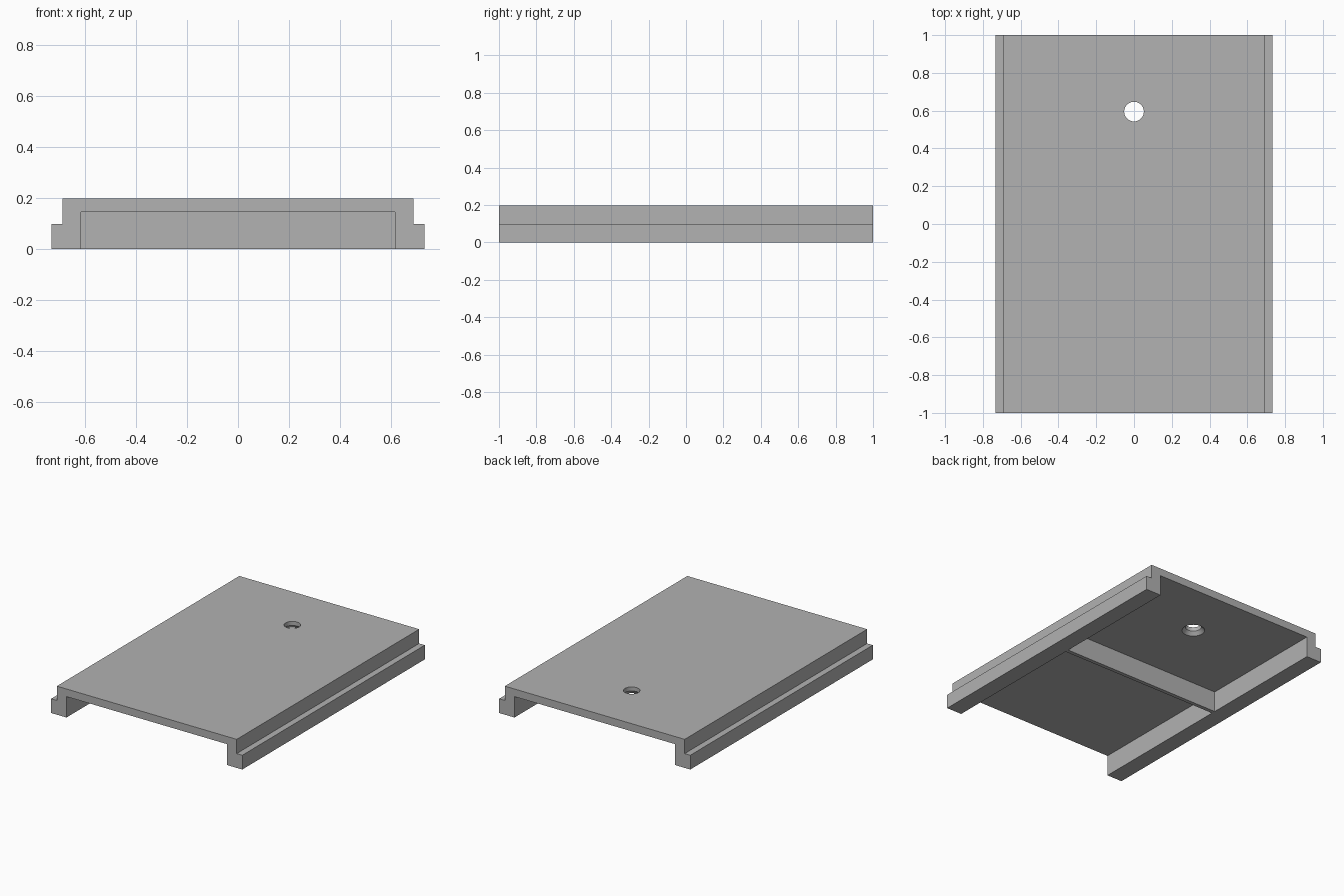
import bpy, bmesh
from math import radians

cube = bpy.data.objects.get("Cube")
if cube:
    bpy.data.objects.remove(cube, do_unlink=True)

# Main sizes
HALF_LENGTH = 1.0
BASE_X, TOP_X, INNER_X = 0.733, 0.69, 0.616
LEDGE_Z, UNDER_Z, TOP_Z = 0.099, 0.145, 0.198
HOLE_Y, HOLE_R, SINK_R = 0.595, 0.052, 0.073

grey = bpy.data.materials.new("plain grey")
grey.use_nodes = True
colour = (0.445, 0.445, 0.445, 1)
grey.diffuse_color = colour
grey.node_tree.nodes["Principled BSDF"].inputs["Base Color"].default_value = colour


def make_object(name, bm):
    bmesh.ops.recalc_face_normals(bm, faces=bm.faces)
    mesh = bpy.data.meshes.new(name)
    bm.to_mesh(mesh)
    bm.free()
    mesh.materials.append(grey)
    obj = bpy.data.objects.new(name, mesh)
    bpy.context.collection.objects.link(obj)
    return obj


def extrude_profile(name, points, y0, y1):
    """Extrude an x-z outline along y."""
    bm = bmesh.new()
    face = bm.faces.new([bm.verts.new((x, y0, z)) for x, z in points])
    moved = bmesh.ops.extrude_face_region(bm, geom=[face])["geom"]
    verts = [v for v in moved if isinstance(v, bmesh.types.BMVert)]
    bmesh.ops.translate(bm, verts=verts, vec=(0, y1 - y0, 0))
    return make_object(name, bm)


def mirrored(half):
    return half + [(-x, z) for x, z in reversed(half)]


# Deck with stepped side rails
half = [(INNER_X, UNDER_Z), (INNER_X, 0), (BASE_X, 0), (BASE_X, LEDGE_Z),
        (TOP_X, LEDGE_Z), (TOP_X, TOP_Z)]
cover = extrude_profile("sliding_cover", mirrored(half), -HALF_LENGTH, HALF_LENGTH)

# Thin rib across the underside
extrude_profile("cross_rib", mirrored([(INNER_X, 0), (INNER_X, UNDER_Z)]), 0.048, 0.075)

# Cutter for the hole, flared at the underside
bm = bmesh.new()
SINK_TOP = 0.17
slope = (SINK_R - HOLE_R) / (SINK_TOP - UNDER_Z)
low = UNDER_Z - 0.02
rings = [(SINK_R + slope * 0.02, low), (HOLE_R, SINK_TOP), (HOLE_R, TOP_Z + 0.05)]
profile = [bm.verts.new((0, 0, rings[0][1]))]
profile += [bm.verts.new((r, 0, z)) for r, z in rings]
profile.append(bm.verts.new((0, 0, rings[-1][1])))
edges = [bm.edges.new(pair) for pair in zip(profile, profile[1:])]
bmesh.ops.spin(bm, geom=profile + edges, cent=(0, 0, 0), axis=(0, 0, 1),
               angle=radians(360), steps=48)
bmesh.ops.remove_doubles(bm, verts=bm.verts, dist=0.0001)
bmesh.ops.translate(bm, verts=bm.verts, vec=(0, HOLE_Y, 0))
cutter = make_object("hole_cutter", bm)
cutter.hide_render = True

# Cut the hole, then drop the cutter
cut = cover.modifiers.new("hole", 'BOOLEAN')
cut.operation = 'DIFFERENCE'
cut.solver = 'EXACT'
cut.object = cutter
bpy.ops.object.select_all(action='DESELECT')
bpy.context.view_layer.objects.active = cover
cover.select_set(True)
bpy.ops.object.modifier_apply(modifier=cut.name)
bpy.data.objects.remove(cutter, do_unlink=True)
bpy.ops.object.shade_smooth_by_angle(angle=radians(30))
